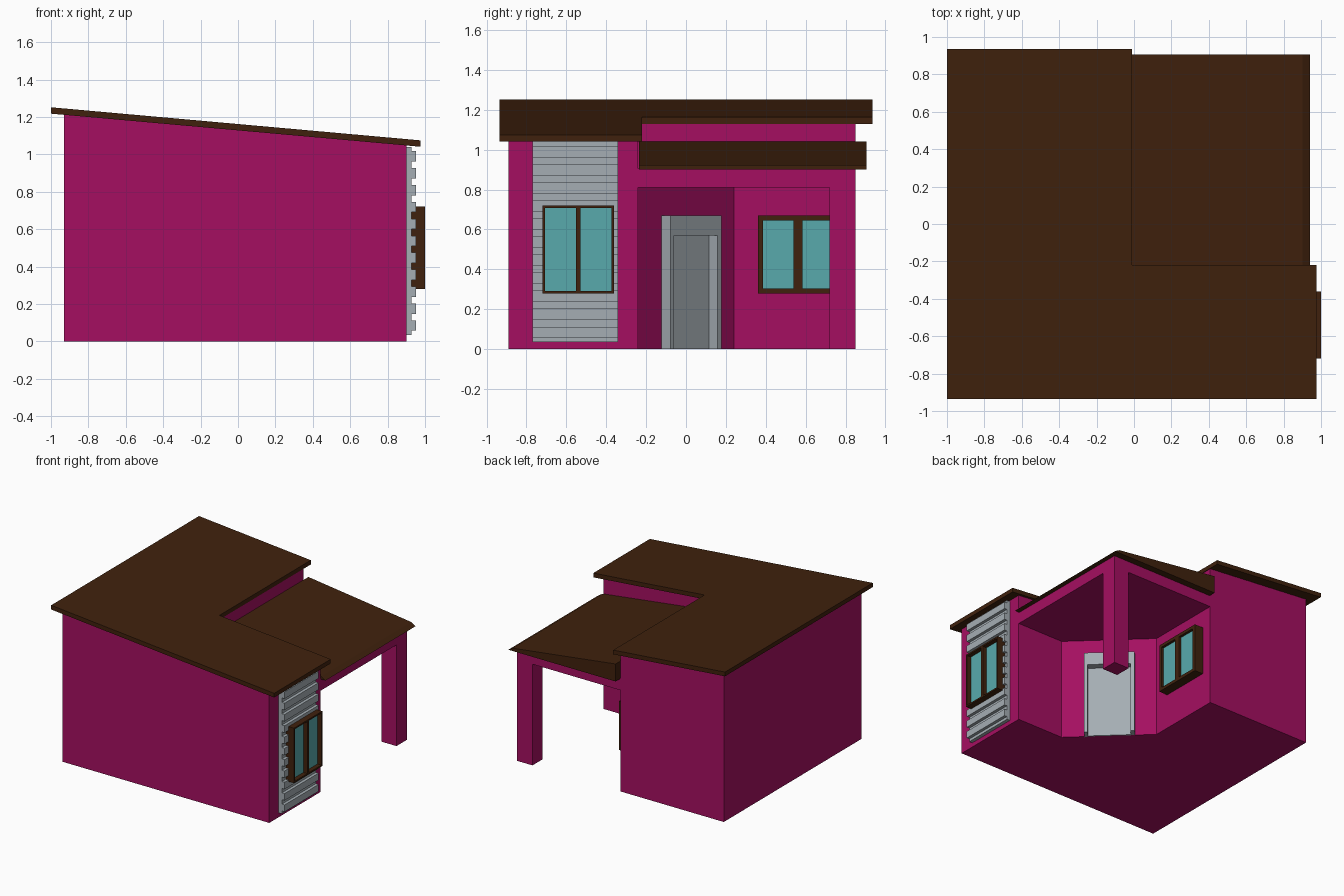
import bpy, bmesh, math
from mathutils import Matrix, Vector

if "Cube" in bpy.data.objects:
    bpy.data.objects.remove(bpy.data.objects["Cube"])


def material(name, rgb):
    m = bpy.data.materials.new(name)
    m.diffuse_color = (*rgb, 1)
    m.use_nodes = True
    m.node_tree.nodes["Principled BSDF"].inputs["Base Color"].default_value = m.diffuse_color
    return m


PINK = material("magenta_wall", (0.376, 0.0048, 0.120))
BROWN = material("dark_brown", (0.051, 0.0155, 0.004))
GREY = material("light_grey", (0.376, 0.423, 0.456))
TEAL = material("teal_glass", (0.098, 0.402, 0.413))


def finish(name, bm, mat, matrix=None):
    if matrix:
        bm.transform(matrix)
    bmesh.ops.recalc_face_normals(bm, faces=bm.faces)
    me = bpy.data.meshes.new(name)
    bm.to_mesh(me)
    bm.free()
    me.materials.append(mat)
    ob = bpy.data.objects.new(name, me)
    bpy.context.collection.objects.link(ob)
    return ob


def add_box(bm, lo, hi):
    vs = bmesh.ops.create_cube(bm, size=1)["verts"]
    for v in vs:
        v.co = Vector([lo[i] + (v.co[i] + 0.5) * (hi[i] - lo[i]) for i in range(3)])


def boxes(name, mat, items, matrix=None):
    bm = bmesh.new()
    for lo, hi in items:
        add_box(bm, lo, hi)
    return finish(name, bm, mat, matrix)


def prism(name, mat, bottom, top):
    """Closed solid between two matching loops of 3D points."""
    bm = bmesh.new()
    a = [bm.verts.new(p) for p in bottom]
    b = [bm.verts.new(p) for p in top]
    bm.faces.new(a)
    bm.faces.new(b)
    n = len(a)
    for i in range(n):
        j = (i + 1) % n
        bm.faces.new((a[i], a[j], b[j], b[i]))
    return finish(name, bm, mat)


def eave(x):
    """Height of the sloping underside of the main roof."""
    return 1.128 - 0.0895 * x


def ell(x0, x1, xn, y0, y1, yn):
    """L-shaped plan with its notch at the back right."""
    return [(x0, y0), (x1, y0), (x1, yn), (xn, yn), (xn, y1), (x0, y1)]


# Main walls and sloping roof
plan = ell(-0.93, 0.90, -0.015, -0.89, 0.85, -0.24)
prism("house_walls", PINK, [(x, y, 0) for x, y in plan],
      [(x, y, eave(x)) for x, y in plan])
plan = ell(-1.0, 0.975, -0.01, -0.935, 0.935, -0.22)
prism("main_roof", BROWN, [(x, y, eave(x)) for x, y in plan],
      [(x, y, eave(x) + 0.034) for x, y in plan])

# Porch: diagonal entrance wall, ceiling slab, corner column, wedge roof
A, B = Vector((0.49, -0.24, 0)), Vector((-0.015, 0.24, 0))
plan = [(A.x, A.y), (B.x, B.y), (-0.015, -0.24)]
prism("entrance_wall", PINK, [(x, y, 0) for x, y in plan],
      [(x, y, 0.82) for x, y in plan])
boxes("porch_ceiling", PINK, [((-0.015, -0.24, 0.81), (0.90, 0.85, 0.905))])
boxes("porch_column", PINK, [((0.765, 0.72, 0), (0.90, 0.85, 0.81))])
profile = [(-0.01, 0.90), (0.94, 0.90), (0.90, 0.923), (-0.01, 1.04)]
prism("porch_roof", BROWN, [(x, -0.235, z) for x, z in profile],
      [(x, 0.905, z) for x, z in profile])

# Board cladding on the right wall
boxes("cladding", GREY,
      [((0.895, -0.77, 0.035), (0.928, -0.34, 1.04))] +
      [((0.92, -0.77, 0.057 + 0.0905 * i), (0.952, -0.34, 0.112 + 0.0905 * i))
       for i in range(11)])


# Two-pane windows facing +x
def window(name, x0, x1, y0, y1, z0, z1, rim, mullion, recess):
    mid = (y0 + y1) / 2
    bars = [(y0, y0 + rim), (mid - mullion / 2, mid + mullion / 2), (y1 - rim, y1)]
    items = [((x0, a, z0 + rim), (x1, b, z1 - rim)) for a, b in bars]
    items += [((x0, y0, z0), (x1, y1, z0 + rim)), ((x0, y0, z1 - rim), (x1, y1, z1))]
    boxes(name + "_frame", BROWN, items)
    panes = [(bars[0][1], bars[1][0]), (bars[1][1], bars[2][0])]
    boxes(name + "_glass", TEAL,
          [((x0 + 0.005, a, z0 + rim), (x1 - recess, b, z1 - rim)) for a, b in panes])


window("cladding_window", 0.925, 1.0, -0.72, -0.362, 0.28, 0.72, 0.012, 0.022, 0.035)
window("porch_window", -0.02, 0.06, 0.36, 0.765, 0.28, 0.67, 0.025, 0.045, 0.02)

# Door on the diagonal wall: local x runs along it, local -y points out
d = B - A
M = Matrix.Translation((A + B) / 2) @ Matrix.Rotation(math.atan2(d.y, d.x), 4, 'Z')
boxes("door_frame", GREY, [((-0.18, -0.065, 0), (-0.155, 0.01, 0.57)),
                           ((0.16, -0.065, 0), (0.19, 0.01, 0.57)),
                           ((-0.18, -0.065, 0.57), (0.19, 0.01, 0.67))], M)
boxes("door_panel", GREY, [((-0.155, -0.008, 0), (0.16, 0.01, 0.57))], M)
